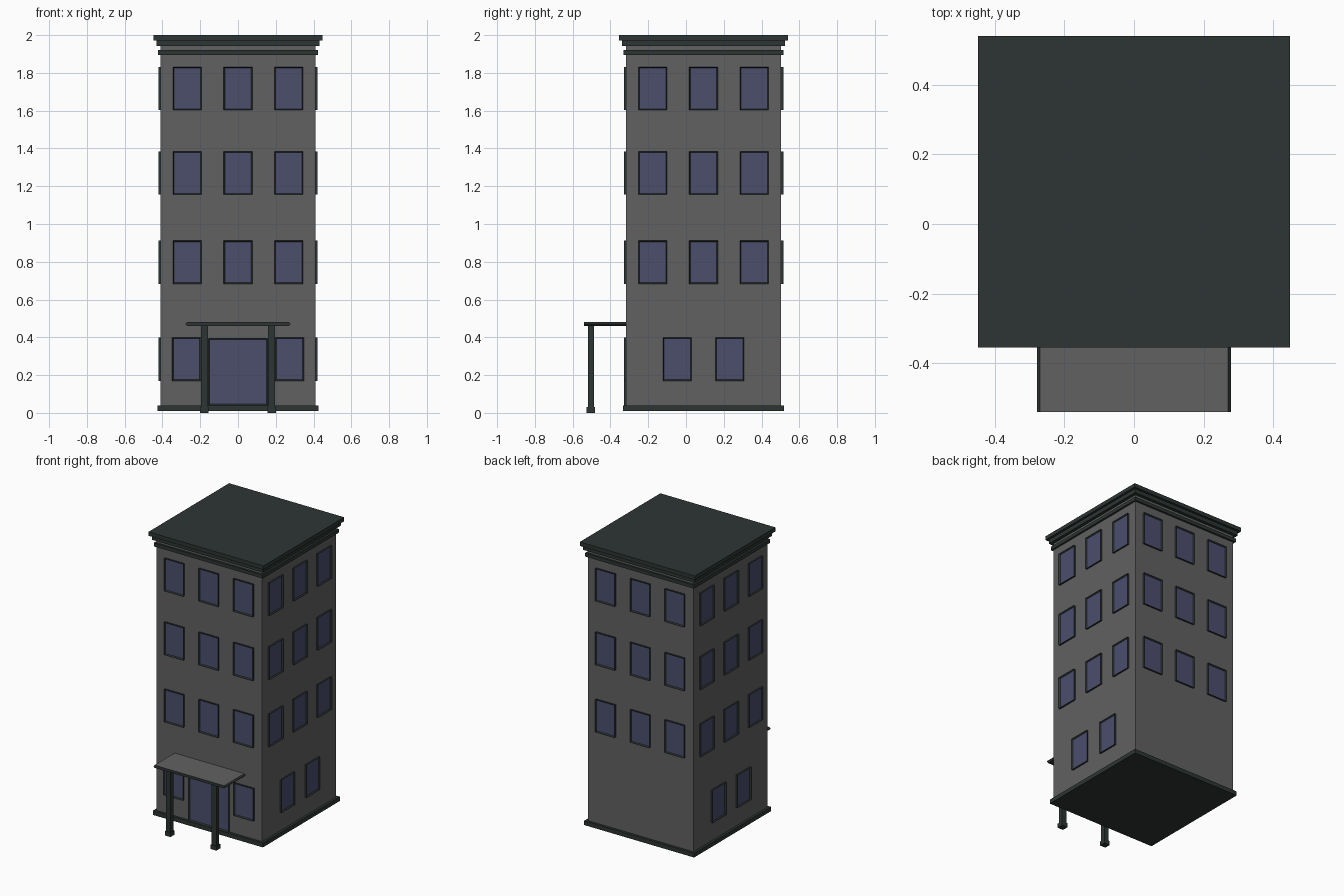
import bpy, bmesh
from mathutils import Matrix, Vector
from math import radians

if "Cube" in bpy.data.objects:
    bpy.data.objects.remove(bpy.data.objects["Cube"])


def material(name, rgb):
    m = bpy.data.materials.new(name)
    m.diffuse_color = (*rgb, 1)
    m.use_nodes = True
    m.node_tree.nodes["Principled BSDF"].inputs["Base Color"].default_value = m.diffuse_color
    return m


WALL = material("wall grey", (0.12, 0.12, 0.12))
TRIM = material("dark green trim", (0.026, 0.036, 0.034))
GLASS = material("blue glass", (0.072, 0.077, 0.152))

HALF = 0.41      # half width of the square tower
CY = 0.093       # tower centre in y


def finish(bm, name, mats):
    bmesh.ops.recalc_face_normals(bm, faces=bm.faces)
    me = bpy.data.meshes.new(name)
    bm.to_mesh(me)
    bm.free()
    for m in mats:
        me.materials.append(m)
    ob = bpy.data.objects.new(name, me)
    bpy.context.collection.objects.link(ob)
    return ob


def add_box(bm, x, y, z):
    """Box from (min, max) ranges."""
    size = Vector((x[1] - x[0], y[1] - y[0], z[1] - z[0]))
    mid = Vector((x[0] + x[1], y[0] + y[1], z[0] + z[1])) / 2
    bmesh.ops.create_cube(bm, size=1, matrix=Matrix.Translation(mid) @ Matrix.Diagonal((*size, 1)))


def slab(name, half, z0, z1, mat):
    """Square storey-wide block centred on the tower."""
    bm = bmesh.new()
    add_box(bm, (-half, half), (CY - half, CY + half), (z0, z1))
    return finish(bm, name, [mat])


def opening(name, side, u, z0, z1, width):
    """Framed pane on one wall; side 0 front, 1 right, 2 back, 3 left."""
    bm = bmesh.new()
    add_box(bm, (u - width / 2, u + width / 2), (-HALF - 0.012, -HALF + 0.004), (z0, z1))
    bm.normal_update()
    pane = min(bm.faces, key=lambda f: f.calc_center_median().y)
    bmesh.ops.inset_region(bm, faces=[pane], thickness=0.009)
    bmesh.ops.translate(bm, verts=pane.verts, vec=(0, 0.008, 0))
    pane.material_index = 1
    bm.transform(Matrix.Translation((0, CY, 0)) @ Matrix.Rotation(radians(90 * side), 4, 'Z'))
    return finish(bm, name, [TRIM, GLASS])


# Tower, plinth and stepped cornice
slab("tower_walls", HALF, 0.02, 1.96, WALL)
slab("plinth", 0.427, 0.01, 0.04, TRIM)
slab("cornice_band", 0.423, 1.895, 1.92, TRIM)
slab("cornice_step", 0.432, 1.943, 1.972, TRIM)
slab("roof_slab", 0.447, 1.972, 2.0, TRIM)

# Upper windows: three floors of three on every side
for side, label in enumerate(("front", "right", "back", "left")):
    for z0 in (0.683, 1.155, 1.603):
        for u in (-0.269, 0, 0.269):
            opening(label + "_window", side, u, z0, z0 + 0.229, 0.152)

# Ground floor windows and door
for s in (-1, 1):
    opening("front_ground_window", 0, s * 0.273, 0.17, 0.399, 0.152)
    for side, label in ((1, "right"), (3, "left")):
        opening(label + "_ground_window", side, s * 0.139, 0.17, 0.399, 0.152)
opening("front_door", 0, 0, 0.04, 0.395, 0.312)

# Porch posts with small feet
for s in (-1, 1):
    bm = bmesh.new()
    x = s * 0.178
    add_box(bm, (x - 0.018, x + 0.018), (-0.52, -0.488), (0.02, 0.465))
    add_box(bm, (x - 0.022, x + 0.022), (-0.526, -0.482), (0, 0.03))
    finish(bm, "porch_post", [TRIM])

# Canopy: pointed-edge profile run out from the front wall
bm = bmesh.new()
half = [(0.27, 0.461), (0.279, 0.471), (0.27, 0.48)]
outline = half + [(-x, z) for x, z in reversed(half)]
face = bm.faces.new([bm.verts.new((x, -0.54, z)) for x, z in outline])
new = bmesh.ops.extrude_face_region(bm, geom=[face], use_keep_orig=True)["geom"]
bmesh.ops.translate(bm, verts=[v for v in new if isinstance(v, bmesh.types.BMVert)], vec=(0, 0.23, 0))
bmesh.ops.recalc_face_normals(bm, faces=bm.faces)
for f in bm.faces:
    f.material_index = 1 if f.normal.z > 0.9 else 0
finish(bm, "porch_canopy", [TRIM, WALL])
